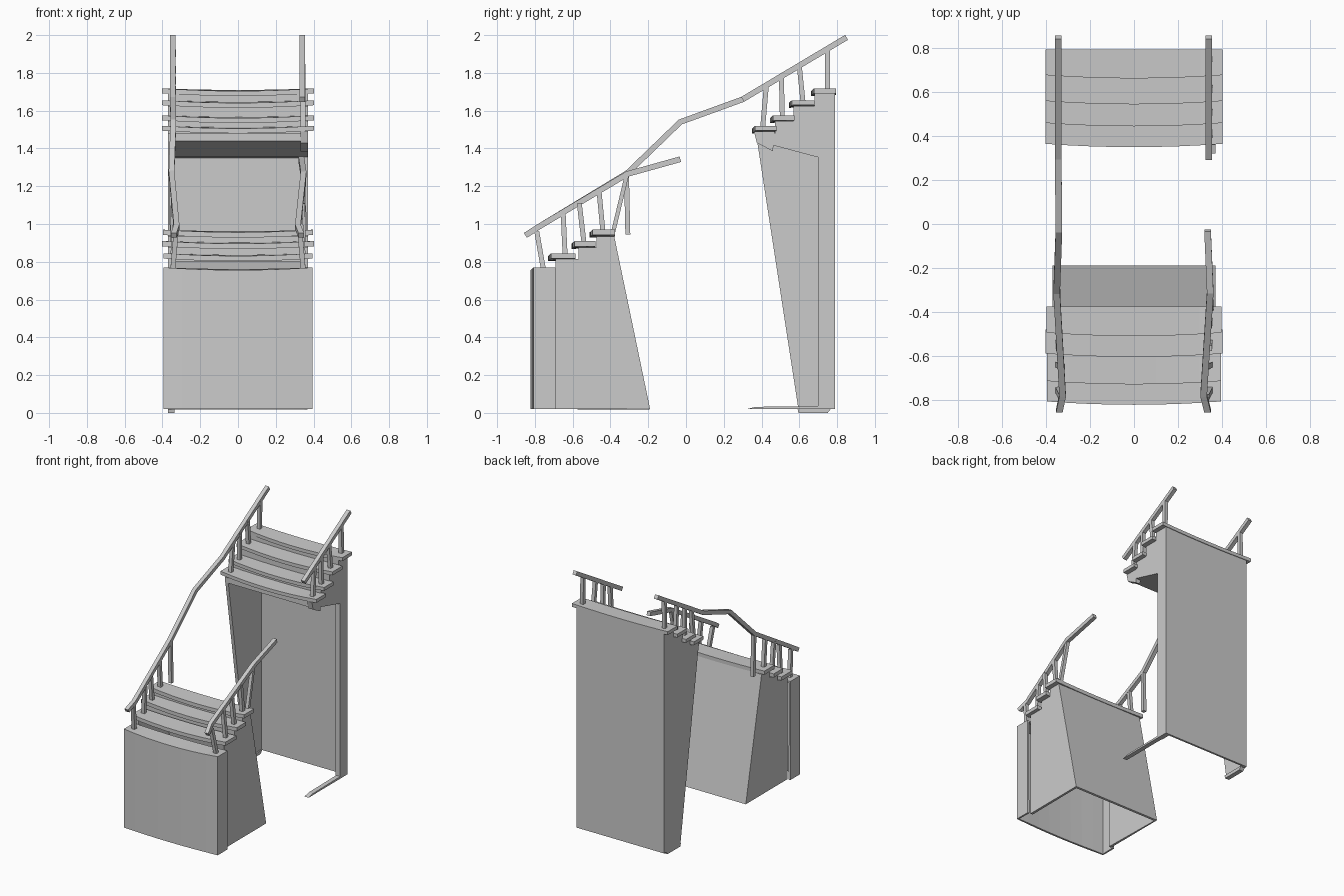
import bpy, bmesh
from mathutils import Vector

if "Cube" in bpy.data.objects:
    bpy.data.objects.remove(bpy.data.objects["Cube"])


def finish(bm, name, thick=0):
    bmesh.ops.recalc_face_normals(bm, faces=bm.faces)
    me = bpy.data.meshes.new(name)
    bm.to_mesh(me)
    bm.free()
    ob = bpy.data.objects.new(name, me)
    bpy.context.collection.objects.link(ob)
    if thick:
        m = ob.modifiers.new("thickness", "SOLIDIFY")
        m.thickness = thick
        m.offset = -1
    return ob


def prism(name, x0, x1, pts, skip=(), thick=0):
    """Extrude a yz profile along x; skip lists the edges left open."""
    bm = bmesh.new()
    a = [bm.verts.new((x0, y, z)) for y, z in pts]
    b = [bm.verts.new((x1, y, z)) for y, z in pts]
    bm.faces.new(a)
    bm.faces.new(b)
    n = len(pts)
    for i in range(n):
        if i not in skip:
            j = (i + 1) % n
            bm.faces.new((a[i], a[j], b[j], b[i]))
    return finish(bm, name, thick)


def worn_slab(name, w, y0, y1, z0, z1, bow=0.015, sag=0.014, hollow=False, flat_base=False):
    """Slab with a bowed front edge and a worn, sagging middle."""
    bm = bmesh.new()
    n = 8
    rings = []
    for i in range(n + 1):
        x = -w + 2 * w * i / n
        k = 1 - (x / w) ** 2
        yf = y0 - bow * k
        s = sag * k
        sb = 0 if flat_base else s
        rings.append([bm.verts.new(p) for p in (
            (x, yf, z0 - sb), (x, yf, z1 - s), (x, y1, z1 - s * 0.6), (x, y1, z0 - sb * 0.6))])
    for a, b in zip(rings, rings[1:]):
        for i in range(2 if hollow else 4):
            j = (i + 1) % 4
            bm.faces.new((a[i], a[j], b[j], b[i]))
    bm.faces.new(rings[0])
    bm.faces.new(rings[-1])
    return finish(bm, name, 0.015 if hollow else 0)


def bar(name, pts, w=0.03, h=0.03):
    """Square bar following a path that lies roughly in the yz plane."""
    bm = bmesh.new()
    pts = [Vector(p) for p in pts]
    rings = []
    for i, p in enumerate(pts):
        d = (pts[min(i + 1, len(pts) - 1)] - pts[max(i - 1, 0)]).normalized()
        up = Vector((1, 0, 0)).cross(d).normalized()
        side = Vector((w / 2, 0, 0))
        up *= h / 2
        rings.append([bm.verts.new(q) for q in (p - side - up, p + side - up, p + side + up, p - side + up)])
    for a, b in zip(rings, rings[1:]):
        for i in range(4):
            j = (i + 1) % 4
            bm.faces.new((a[i], a[j], b[j], b[i]))
    bm.faces.new(rings[0])
    bm.faces.new(rings[-1])
    return finish(bm, name)


# Lower flight: hollow plinth, bowed bottom step, treads
prism("lower_base", -0.37, 0.37,
      [(-0.69, 0.02), (-0.69, 0.815), (-0.57, 0.815), (-0.57, 0.875), (-0.475, 0.875),
       (-0.475, 0.935), (-0.38, 0.935), (-0.19, 0.02)], skip=(0, 7), thick=0.02)
worn_slab("bottom_step", 0.395, -0.808, -0.69, 0.02, 0.77, hollow=True, flat_base=True)
for i, (y0, y1, z, w) in enumerate([(-0.715, -0.585, 0.845, 0.395), (-0.59, -0.48, 0.91, 0.403),
                                    (-0.495, -0.375, 0.97, 0.398)]):
    worn_slab(f"lower_tread_{i}", w, y0, y1, z - 0.028, z)

# Upper flight: stepped carcass with sloping underside, treads
prism("upper_carcass", -0.37, 0.37,
      [(0.375, 1.44), (0.375, 1.48), (0.47, 1.48), (0.47, 1.545), (0.57, 1.545), (0.57, 1.625),
       (0.68, 1.625), (0.68, 1.69), (0.788, 1.69), (0.788, 1.35), (0.69, 1.355)])
for i, (y0, y1, z) in enumerate([(0.365, 0.48, 1.52), (0.46, 0.575, 1.575),
                                 (0.56, 0.68, 1.655), (0.678, 0.795, 1.718)]):
    worn_slab(f"upper_tread_{i}", 0.403, y0, y1, z - 0.026, z)

# Upper walls: back, full left side, broken right side
prism("back_wall", -0.37, 0.37, [(0.775, 0.02), (0.775, 1.69), (0.79, 1.69), (0.79, 0.02)])
prism("left_wall", -0.37, -0.345, [(0.375, 1.45), (0.595, 0.02), (0.789, 0.02), (0.789, 1.45)])
prism("right_post", 0.33, 0.37, [(0.70, 0.02), (0.70, 1.47), (0.789, 1.43), (0.789, 0.02)])
prism("broken_sill", 0.335, 0.37, [(0.32, 0.02), (0.37, 0.032), (0.70, 0.036), (0.70, 0.02)])
prism("left_foot", -0.37, -0.335, [(0.595, 0.0), (0.59, 0.025), (0.77, 0.025), (0.75, 0.0)])
prism("broken_bracket", 0.33, 0.37, [(0.36, 1.49), (0.375, 1.43), (0.46, 1.385), (0.47, 1.49)])

# Handrails
bar("left_rail", [(-0.34, -0.85, 0.94), (-0.325, -0.78, 0.985), (-0.352, -0.31, 1.27),
                  (-0.342, -0.03, 1.54), (-0.345, 0.30, 1.66), (-0.345, 0.85, 1.988)])
bar("right_lower_rail", [(0.335, -0.85, 0.94), (0.317, -0.78, 0.985), (0.347, -0.31, 1.265),
                         (0.335, -0.03, 1.343)])
bar("right_upper_rail", [(0.34, 0.30, 1.66), (0.34, 0.85, 1.988)])

# Balusters: (bottom y, z, top y, z), repeated on both sides
posts = [(-0.755, 0.76, -0.79, 0.96), (-0.64, 0.835, -0.65, 1.05), (-0.54, 0.90, -0.565, 1.11),
         (-0.44, 0.96, -0.46, 1.17), (0.405, 1.50, 0.425, 1.73), (0.51, 1.565, 0.505, 1.78),
         (0.62, 1.64, 0.60, 1.835), (0.75, 1.70, 0.75, 1.925)]
for side, label in ((-1, "left"), (1, "right")):
    for i, (y0, z0, y1, z1) in enumerate(posts):
        xt = 0.328 if y1 < -0.6 else 0.342
        bar(f"{label}_baluster_{i}", [(side * 0.345, y0, z0), (side * xt, y1, z1)], 0.026, 0.026)
bar("hanging_baluster", [(-0.348, -0.308, 0.945), (-0.35, -0.315, 1.26)], 0.026, 0.026)
bar("leaning_baluster", [(0.35, -0.385, 0.96), (0.345, -0.313, 1.26)], 0.026, 0.022)
